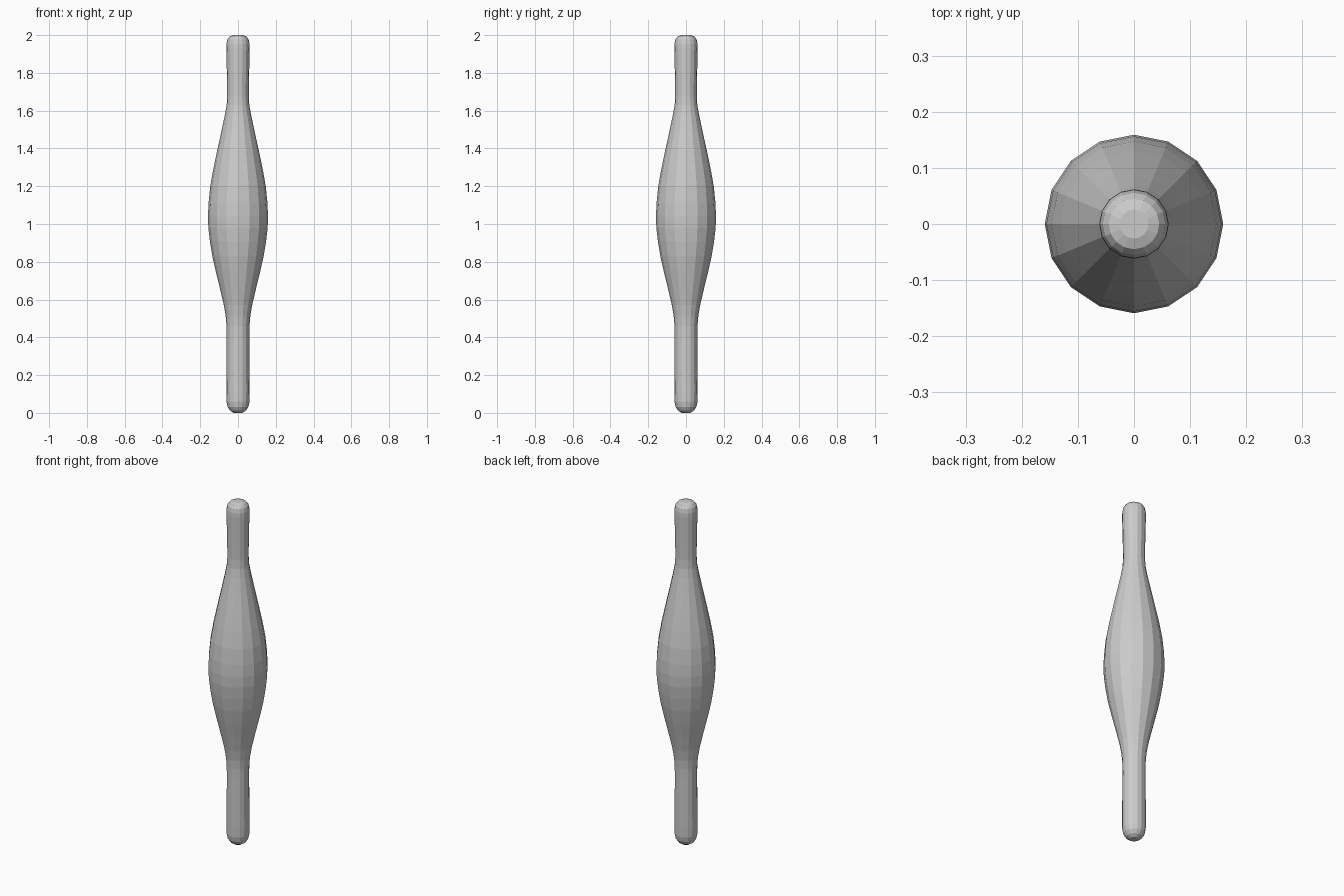
import bpy, bmesh
from math import cos, sin, pi

SIDES = 16

# Radius and height from the bottom tip to the top tip
PROFILE = [
    (0.024, 0.0), (0.042, 0.012), (0.055, 0.032), (0.061, 0.06),
    (0.062, 0.12), (0.061, 0.25), (0.060, 0.40), (0.061, 0.46), (0.065, 0.51),
    (0.075, 0.57), (0.096, 0.66), (0.118, 0.75), (0.136, 0.83),
    (0.149, 0.91), (0.157, 0.98), (0.159, 1.04), (0.156, 1.11),
    (0.147, 1.20), (0.131, 1.29), (0.110, 1.39), (0.088, 1.49),
    (0.069, 1.58), (0.060, 1.63), (0.057, 1.68), (0.059, 1.80),
    (0.062, 1.93), (0.061, 1.955), (0.056, 1.978), (0.045, 1.993), (0.026, 2.0),
]


def lathe(name, profile, sides):
    bm = bmesh.new()
    rings = [[bm.verts.new((r * cos(2 * pi * i / sides), r * sin(2 * pi * i / sides), z))
              for i in range(sides)] for r, z in profile]
    for low, high in zip(rings, rings[1:]):
        for i in range(sides):
            j = (i + 1) % sides
            bm.faces.new((low[i], low[j], high[j], high[i]))
    bm.faces.new(rings[0][::-1])
    bm.faces.new(rings[-1])
    mesh = bpy.data.meshes.new(name)
    bm.to_mesh(mesh)
    bm.free()
    obj = bpy.data.objects.new(name, mesh)
    bpy.context.collection.objects.link(obj)
    return obj


# Turned pin with a swollen belly and two slim rounded handles
lathe("rolling_pin", PROFILE, SIDES)
